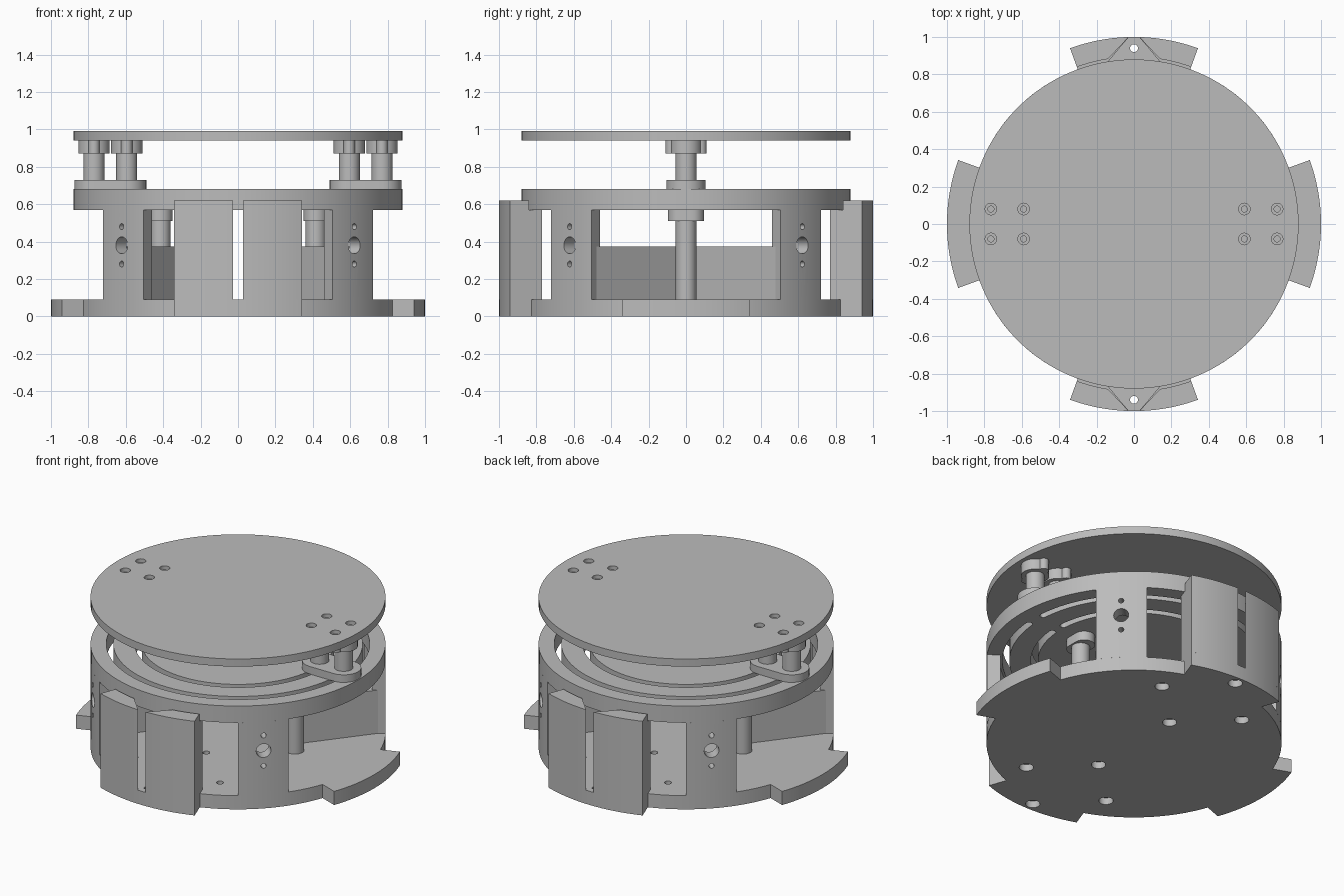
import bpy, bmesh
from math import sin, cos, radians, atan2, pi
from mathutils import Vector, Matrix

cube = bpy.data.objects.get("Cube")
if cube:
    bpy.data.objects.remove(cube, do_unlink=True)

grey = bpy.data.materials.new("light grey")
grey.use_nodes = True
COLOUR = (0.5, 0.5, 0.5, 1)
grey.diffuse_color = COLOUR
grey.node_tree.nodes["Principled BSDF"].inputs["Base Color"].default_value = COLOUR


def finish(name, bm):
    bmesh.ops.recalc_face_normals(bm, faces=bm.faces)
    mesh = bpy.data.meshes.new(name)
    bm.to_mesh(mesh)
    bm.free()
    mesh.materials.append(grey)
    obj = bpy.data.objects.new(name, mesh)
    bpy.context.collection.objects.link(obj)
    return obj


def add_prism(bm, outline, z0, z1):
    face = bm.faces.new([bm.verts.new((x, y, z0)) for x, y in outline])
    top = bmesh.ops.extrude_face_region(bm, geom=[face])["geom"]
    bmesh.ops.translate(bm, vec=(0, 0, z1 - z0),
                        verts=[v for v in top if isinstance(v, bmesh.types.BMVert)])


def prism(name, outline, z0, z1):
    bm = bmesh.new()
    add_prism(bm, outline, z0, z1)
    return finish(name, bm)


def arc(r, a0, a1, steps=12, cx=0, cy=0):
    angles = [radians(a0 + (a1 - a0) * i / steps) for i in range(steps + 1)]
    return [(cx + r * cos(a), cy + r * sin(a)) for a in angles]


def circle(r, cx=0, cy=0, n=32):
    return arc(r, 0, 360, n, cx, cy)[:-1]


def sector(r0, r1, a0, a1, steps=12):
    return arc(r1, a0, a1, steps) + arc(r0, a1, a0, steps)


def slot(r, half, a0, a1):
    # curved slot with rounded ends
    (x0, y0), (x1, y1) = arc(r, a0, a1, 1)
    return (arc(r + half, a0, a1, 48) + arc(half, a1, a1 + 180, 8, x1, y1)[1:-1]
            + arc(r - half, a1, a0, 48) + arc(half, a0 + 180, a0 + 360, 8, x0, y0)[1:-1])


def cut(obj, cutter):
    mod = obj.modifiers.new("cut", "BOOLEAN")
    mod.operation, mod.solver, mod.object = "DIFFERENCE", "EXACT", cutter
    bpy.context.view_layer.objects.active = obj
    bpy.ops.object.modifier_apply(modifier=mod.name)
    bpy.data.objects.remove(cutter, do_unlink=True)


def cut_outlines(obj, outlines, z0, z1):
    bm = bmesh.new()
    for o in outlines:
        add_prism(bm, o, z0, z1)
    cut(obj, finish("cutter", bm))


R, TAB, FLOOR, DECK, DECK_TOP = 0.88, 1.0, 0.09, 0.57, 0.68

# Base disc with four wide tabs
outline = []
for q in range(4):
    outline += arc(TAB, q * 90 - 20, q * 90 + 20, 16) + arc(R, q * 90 + 20, q * 90 + 70, 16)
base = prism("base", outline, 0, FLOOR)
bolts = [(x, s * y) for s in (1, -1) for x, y in ((0, 0.94), (0, 0.33), (0.31, 0.63), (-0.31, 0.63))]
cut_outlines(base, [circle(0.043, *b) for b in bolts], -0.05, 0.045)
cut_outlines(base, [circle(0.021, *b) for b in bolts], -0.05, 0.2)

# Upper deck with curved adjustment slots
deck = prism("deck", circle(R, n=128), DECK, DECK_TOP)
cut_outlines(deck, [slot(r, 0.021, a + 5, a + 175) for r in (0.595, 0.765) for a in (0, 180)], 0.5, 0.8)

# Four corner pillars with a sensor hole and two screw holes
for i in range(4):
    mid = 45 + 90 * i
    pillar = prism(f"pillar_{i + 1}", sector(0.8, R, mid - 10, mid + 10), FLOOR, DECK)
    bm = bmesh.new()
    turn = Matrix.Rotation(radians(mid), 4, "Z") @ Matrix.Translation((0.84, 0, 0))
    for r, z in ((0.045, 0.38), (0.016, 0.28), (0.016, 0.48)):
        bmesh.ops.create_cone(bm, cap_ends=True, segments=24, radius1=r, radius2=r, depth=0.3,
                              matrix=turn @ Matrix.Translation((0, 0, z)) @ Matrix.Rotation(pi / 2, 4, "Y"))
    cut(pillar, finish("cutter", bm))

# Front and back guard panels, split by a slit that widens inwards
for end, turn in (("front", -90), ("back", 90)):
    for side in (1, -1):
        def panel(name, r, a, z0, z1):
            pts = arc(TAB, turn + side * 1.6, turn + side * 20) + arc(r, turn + side * 20, turn + side * a, 8)
            prism(f"{end}_panel_{name}_{'a' if side > 0 else 'b'}", pts, z0, z1)
        panel("lower", 0.82, 14, FLOOR, DECK)
        panel("upper", 0.893, 9, DECK, 0.62)

for side, label in ((1, "left"), (-1, "right")):
    # Angled inner walls meeting in a V
    a, t = 0.31 * side, 0.03 * side
    prism(f"{label}_inner_wall",
          [(a, 0), (0.7 * side, 0.5), (0.64 * side, 0.53), (a - t, 0.04),
           (a - t, -0.04), (0.64 * side, -0.53), (0.7 * side, -0.5)], FLOOR, 0.375)
    # Inner support post and collar
    x = 0.415 * side
    prism(f"{label}_inner_post", circle(0.055, x), FLOOR, 0.51)
    prism(f"{label}_inner_collar", arc(0.065, 0, 180, 16, x, 0.032) + arc(0.065, 180, 360, 16, x, -0.032),
          0.51, DECK)
    # Sliding foot, posts and eared collars that carry the top plate
    x0, x1 = sorted((0.595 * side, 0.77 * side))
    prism(f"{label}_foot", arc(0.105, -90, 90, 16, x1) + arc(0.105, 90, 270, 16, x0), DECK_TOP, 0.73)
    for n, x in enumerate((0.595 * side, 0.77 * side), 1):
        prism(f"{label}_post_{n}", circle(0.056, x), 0.73, 0.88)
        bm = bmesh.new()
        add_prism(bm, circle(0.084, x), 0.87, 0.94)
        for y in (0.08, -0.08):
            add_prism(bm, circle(0.03, x, y, 20), 0.87, 0.94)
        finish(f"{label}_collar_{n}", bm)

# Top plate with counterbored screw holes
plate = prism("top_plate", circle(R, n=128), 0.94, 0.99)
screws = [(sx * x, y) for sx in (1, -1) for x in (0.59, 0.765) for y in (0.08, -0.08)]
cut_outlines(plate, [circle(0.031, *s) for s in screws], 0.965, 1.1)
cut_outlines(plate, [circle(0.016, *s) for s in screws], 0.9, 1.1)

# Smooth round walls, keep edges sharp
bpy.ops.object.select_all(action="DESELECT")
for obj in bpy.context.scene.objects:
    if obj.type == "MESH":
        obj.select_set(True)
        bpy.context.view_layer.objects.active = obj
bpy.ops.object.shade_smooth_by_angle(angle=radians(30))
